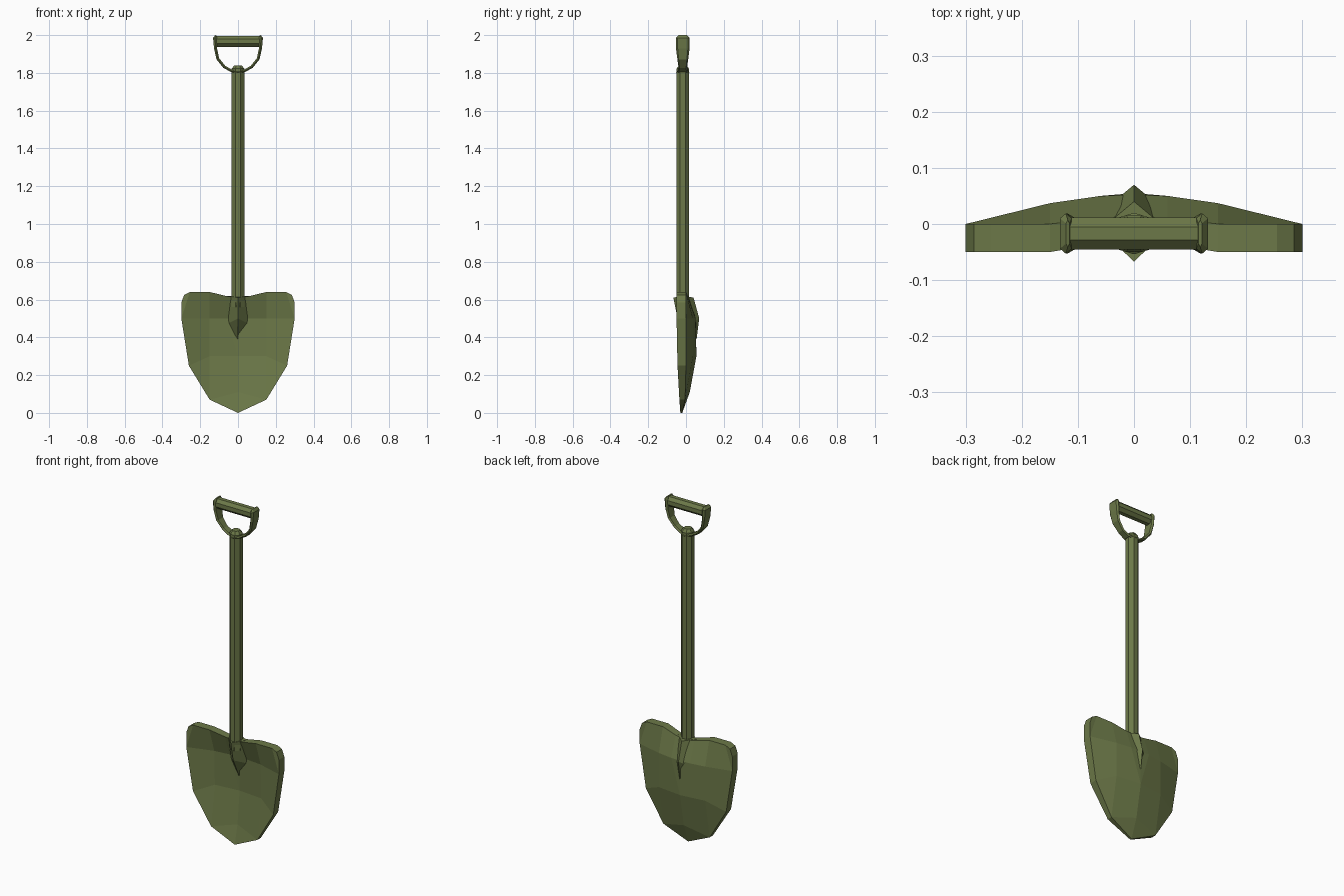
import bpy, bmesh, math

if "Cube" in bpy.data.objects:
    bpy.data.objects.remove(bpy.data.objects["Cube"])

olive = bpy.data.materials.new("olive_green")
olive.diffuse_color = (0.15, 0.19, 0.065, 1)
olive.use_nodes = True
olive.node_tree.nodes["Principled BSDF"].inputs["Base Color"].default_value = olive.diffuse_color
YC = -0.017  # depth of the shaft axis


def make(name, verts, faces, mirror=False):
    bm = bmesh.new()
    for s in ((1, -1) if mirror else (1,)):
        vs = [bm.verts.new((s * x, y, z)) for x, y, z in verts]
        for f in faces:
            bm.faces.new([vs[i] for i in f])
    if mirror:
        bmesh.ops.remove_doubles(bm, verts=bm.verts[:], dist=1e-4)
    bmesh.ops.recalc_face_normals(bm, faces=bm.faces[:])
    me = bpy.data.meshes.new(name)
    bm.to_mesh(me)
    bm.free()
    me.materials.append(olive)
    ob = bpy.data.objects.new(name, me)
    bpy.context.collection.objects.link(ob)
    return ob


def loft(name, rings, mirror=False):
    """Skin a list of equal-length vertex rings and cap both ends."""
    n = len(rings[0])
    faces = [(k * n + i, k * n + (i + 1) % n, (k + 1) * n + (i + 1) % n, (k + 1) * n + i)
             for k in range(len(rings) - 1) for i in range(n)]
    faces += [tuple(range(n)), tuple(range((len(rings) - 1) * n, len(rings) * n))]
    return make(name, [v for r in rings for v in r], faces, mirror)


def octagon(r):
    return [(r * math.cos(a), r * math.sin(a))
            for a in (math.pi / 8 + i * math.pi / 4 for i in range(8))]


# Blade: half of a dished shell as (x, z, back y, front y)
half = [(0, .61, .015, -.03), (.06, .618, .01, -.035), (.15, .64, 0, -.05),
        (.255, .64, 0, -.05), (.285, .625, 0, -.05), (.3, .585, 0, -.05),
        (.3, .5, 0, -.05), (.15, .5, .037, -.005), (.06, .5, .05, .005),
        (0, .5, .052, .01), (0, .3, .055, .015), (.15, .3, .037, 0),
        (.26, .25, 0, -.045), (.15, .07, -.005, -.035), (0, .11, .02, -.005),
        (0, 0, -.02, -.03)]
skin = [(0, 1, 8, 9), (1, 2, 7, 8), (2, 3, 6, 7), (3, 4, 5, 6), (9, 8, 10),
        (8, 7, 11, 10), (7, 6, 12, 11), (10, 11, 13, 14), (11, 12, 13), (14, 13, 15)]
rim = [0, 1, 2, 3, 4, 5, 6, 12, 13, 15]
n = len(half)
verts = [(x, b, z) for x, z, b, f in half] + [(x, f, z) for x, z, b, f in half]
faces = skin + [tuple(i + n for i in reversed(f)) for f in skin]
faces += [(a, b, b + n, a + n) for a, b in zip(rim, rim[1:])]
make("blade", verts, faces, mirror=True)

# Socket: diamond sleeve that narrows to a point in the blade
loft("socket", [
    [(.06, -.01, .62), (0, .04, .61), (-.06, -.01, .62), (0, -.067, .61)],
    [(.06, .02, .47), (0, .07, .5), (-.06, .02, .47), (0, -.045, .5)],
    [(.002, .03, .39), (0, .056, .39), (-.002, .03, .39), (0, .008, .39)]])

# Shaft with chamfered top
loft("shaft", [[(x, y + YC, z) for x, y in octagon(r)]
               for z, r in ((.56, .036), (1.822, .036), (1.84, .022))])

# Grip bar
loft("grip", [[(x, YC + a, 1.967 + b) for a, b in octagon(.031)] for x in (-.118, .118)])

# Handle yoke: wide strap as (x outer, x inner, z outer, z inner, half width)
strap = [(.121, .115, 2.0, 1.998, .024), (.132, .111, 1.985, 1.985, .036),
         (.127, .111, 1.93, 1.93, .036), (.114, .1, 1.872, 1.878, .029),
         (.078, .068, 1.827, 1.838, .023), (.038, .034, 1.805, 1.818, .026),
         (.0, .0, 1.797, 1.81, .037)]
loft("handle_yoke", [[(xo, YC + w * .75, zo), (xo, YC - w * .75, zo),
                      (xo * .5 + xi * .5, YC - w, zo * .5 + zi * .5),
                      (xi, YC - w * .75, zi), (xi, YC + w * .75, zi),
                      (xo * .5 + xi * .5, YC + w, zo * .5 + zi * .5)]
                     for xo, xi, zo, zi, w in strap], mirror=True)
